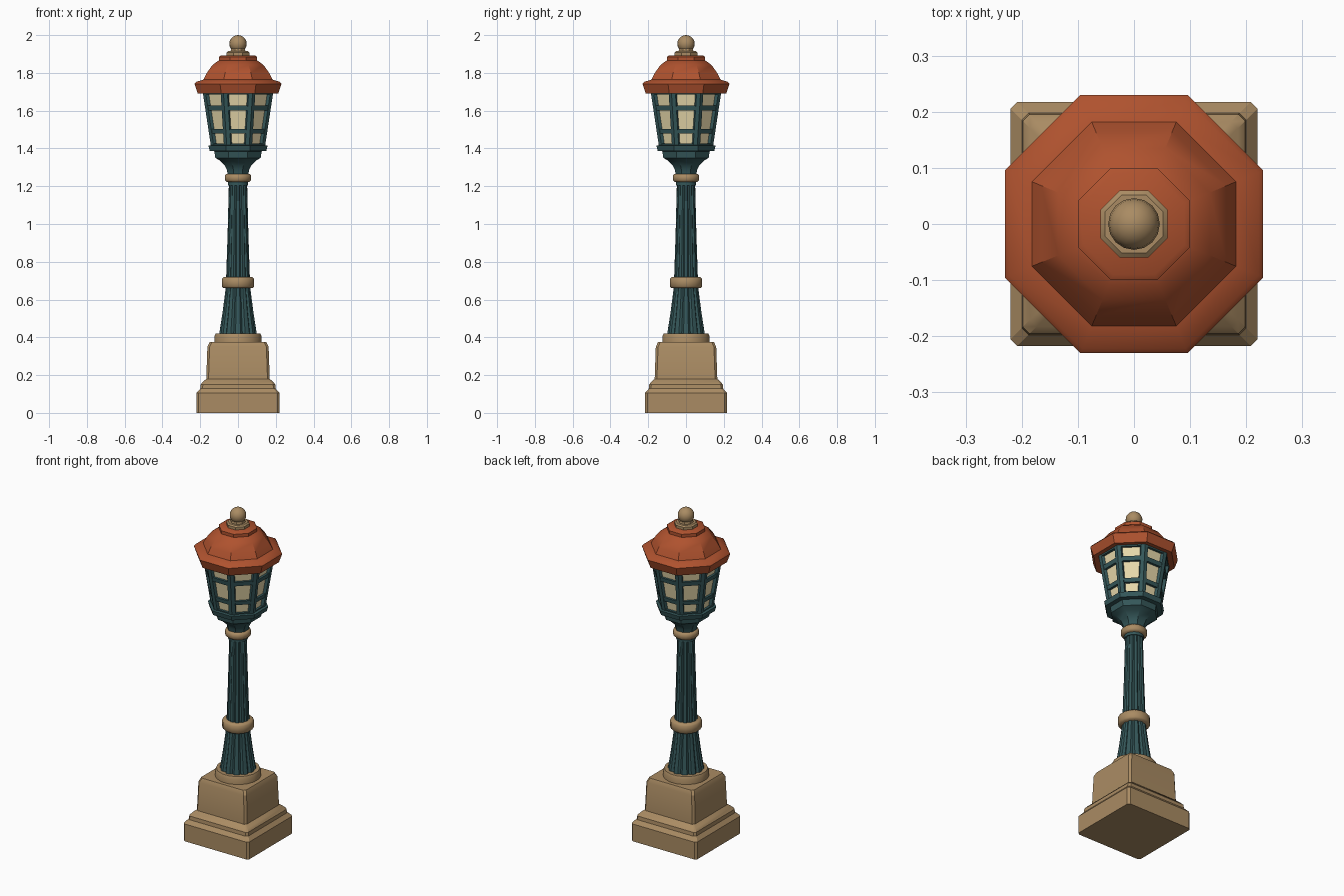
import bpy, math
from math import pi, cos, sin
from mathutils import Vector

if "Cube" in bpy.data.objects:
    bpy.data.objects.remove(bpy.data.objects["Cube"])


def material(name, rgb):
    m = bpy.data.materials.new(name)
    m.diffuse_color = (*rgb, 1)
    m.use_nodes = True
    m.node_tree.nodes["Principled BSDF"].inputs["Base Color"].default_value = m.diffuse_color
    return m


STONE = material("tan stone", (0.40, 0.26, 0.125))
TEAL = material("dark teal metal", (0.035, 0.095, 0.10))
ROOF = material("rust orange", (0.43, 0.085, 0.028))
GLASS = material("cream glass", (0.85, 0.73, 0.43))


def make(name, verts, faces, mat, smooth=30):
    me = bpy.data.meshes.new(name)
    me.from_pydata(verts, [], faces)
    me.materials.append(mat)
    ob = bpy.data.objects.new(name, me)
    bpy.context.collection.objects.link(ob)
    if smooth:
        bpy.ops.object.select_all(action='DESELECT')
        ob.select_set(True)
        bpy.context.view_layer.objects.active = ob
        bpy.ops.object.shade_smooth_by_angle(angle=math.radians(smooth))
    return ob


def loft(name, rings, mat, closed=False, smooth=30):
    """Skin a stack of equal-length rings; cap the ends, or join last to first."""
    n = len(rings[0])
    verts = [p for r in rings for p in r]
    faces = []
    for k in range(len(rings) if closed else len(rings) - 1):
        a, b = k * n, (k + 1) % len(rings) * n
        faces += [(a + i, a + (i + 1) % n, b + (i + 1) % n, b + i) for i in range(n)]
    if not closed:
        faces += [tuple(range(n))[::-1], tuple(range(len(verts) - n, len(verts)))]
    return make(name, verts, faces, mat, smooth)


def lathe(name, profile, mat, sides=8, closed=False, smooth=30):
    """Profile of (flat-to-centre distance, z), flats facing the axes."""
    k = 1 / cos(pi / sides)
    angs = [2 * pi * (i + 0.5) / sides for i in range(sides)]
    rings = [[(r * k * cos(a), r * k * sin(a), z) for a in angs] for r, z in profile]
    return loft(name, rings, mat, closed, smooth)


def fluted(name, profile, mat, flutes=12):
    """Tapered shaft with shallow grooves."""
    rings = []
    for r, z in profile:
        ring = []
        for i in range(flutes * 4):
            a = 2 * pi * i / (flutes * 4)
            q = r * (0.89 if i % 4 == 2 else 1.0)
            ring.append((q * cos(a), q * sin(a), z))
        rings.append(ring)
    return loft(name, rings, mat)


def plinth_ring(h, z, c=0.012):
    """Square outline with clipped corners."""
    x, y = h, h * 0.987
    return [(x, -y + c, z), (x, y - c, z), (x - c, y, z), (-x + c, y, z),
            (-x, y - c, z), (-x, -y + c, z), (-x + c, -y, z), (x - c, -y, z)]


# Stone plinth
loft("plinth", [plinth_ring(h, z) for h, z in (
    (0.22, 0), (0.22, 0.105), (0.20, 0.128), (0.198, 0.15), (0.185, 0.165),
    (0.168, 0.18), (0.162, 0.35), (0.15, 0.375))], STONE)
lathe("plinth_cap", [(0.125, 0.365), (0.125, 0.405), (0.118, 0.42)], STONE, 16)

# Fluted column
fluted("lower_shaft", [(0.10, 0.415), (0.082, 0.53), (0.064, 0.67)], TEAL)
fluted("upper_shaft", [(0.063, 0.71), (0.055, 0.95), (0.048, 1.23)], TEAL)


def collar(name, r, z0, z1):
    b = 0.01
    lathe(name, [(r - b, z0), (r, z0 + b), (r, z1 - b), (r - b, z1)], STONE, 16, smooth=50)


collar("lower_collar", 0.086, 0.66, 0.72)
collar("upper_collar", 0.07, 1.222, 1.266)
lathe("shaft_top_ring", [(0.053, 1.205), (0.053, 1.23)], TEAL, 16)

# Flared lantern seat
lathe("lantern_seat", [(0.055, 1.26), (0.058, 1.285), (0.07, 1.31), (0.095, 1.335),
                       (0.12, 1.35), (0.125, 1.385), (0.15, 1.387), (0.157, 1.415),
                       (0.14, 1.418)], TEAL)

# Lantern: glass body with a frame of posts and rails
Z0, Z1, A0, A1 = 1.41, 1.70, 0.143, 0.187


def apothem(z):
    return A0 + (A1 - A0) * (z - Z0) / (Z1 - Z0)


lathe("lantern_glass", [(apothem(z) - 0.016, z) for z in (Z0, Z1)], GLASS, smooth=0)
for i, (lo, hi) in enumerate([(1.41, 1.425), (1.478, 1.502), (1.602, 1.628), (1.685, 1.70)]):
    lathe(f"lantern_rail_{i + 1}", [
        (apothem(lo) - 0.025, lo), (apothem(lo) - 0.002, lo),
        (apothem(hi) - 0.002, hi), (apothem(hi) - 0.025, hi)], TEAL, closed=True, smooth=0)

# Each post wraps one corner of the octagon
W = 0.021
for i in range(8):
    a = 2 * pi * (i + 0.5) / 8
    rings = []
    for z in (Z0, Z1):
        R = apothem(z) / cos(pi / 8)
        corner = Vector((R * cos(a), R * sin(a), z))
        out = Vector((cos(a), sin(a), 0))
        s1 = Vector((cos(a + pi / 2 + pi / 8), sin(a + pi / 2 + pi / 8), 0))
        s2 = Vector((cos(a - pi / 2 - pi / 8), sin(a - pi / 2 - pi / 8), 0))
        rings.append([corner, corner + s1 * W, corner + s1 * W - out * 0.024,
                      corner + s2 * W - out * 0.024, corner + s2 * W])
    loft(f"lantern_post_{i + 1}", rings, TEAL, smooth=0)

# Roof with thick eave and stepped crown
lathe("roof", [(0.17, 1.695), (0.213, 1.69), (0.23, 1.742), (0.222, 1.752), (0.182, 1.765),
               (0.165, 1.80), (0.135, 1.842), (0.108, 1.862), (0.10, 1.866),
               (0.10, 1.885), (0.09, 1.892)], ROOF, smooth=35)

# Finial
lathe("finial_base", [(0.06, 1.885), (0.06, 1.908), (0.052, 1.915)], STONE)
lathe("finial_neck", [(0.04, 1.91), (0.036, 1.93)], STONE)
bpy.ops.mesh.primitive_uv_sphere_add(segments=16, ring_count=10, radius=0.046,
                                     location=(0, 0, 1.954))
ball = bpy.context.object
ball.name = "finial_ball"
ball.data.materials.append(STONE)
bpy.ops.object.shade_smooth()
